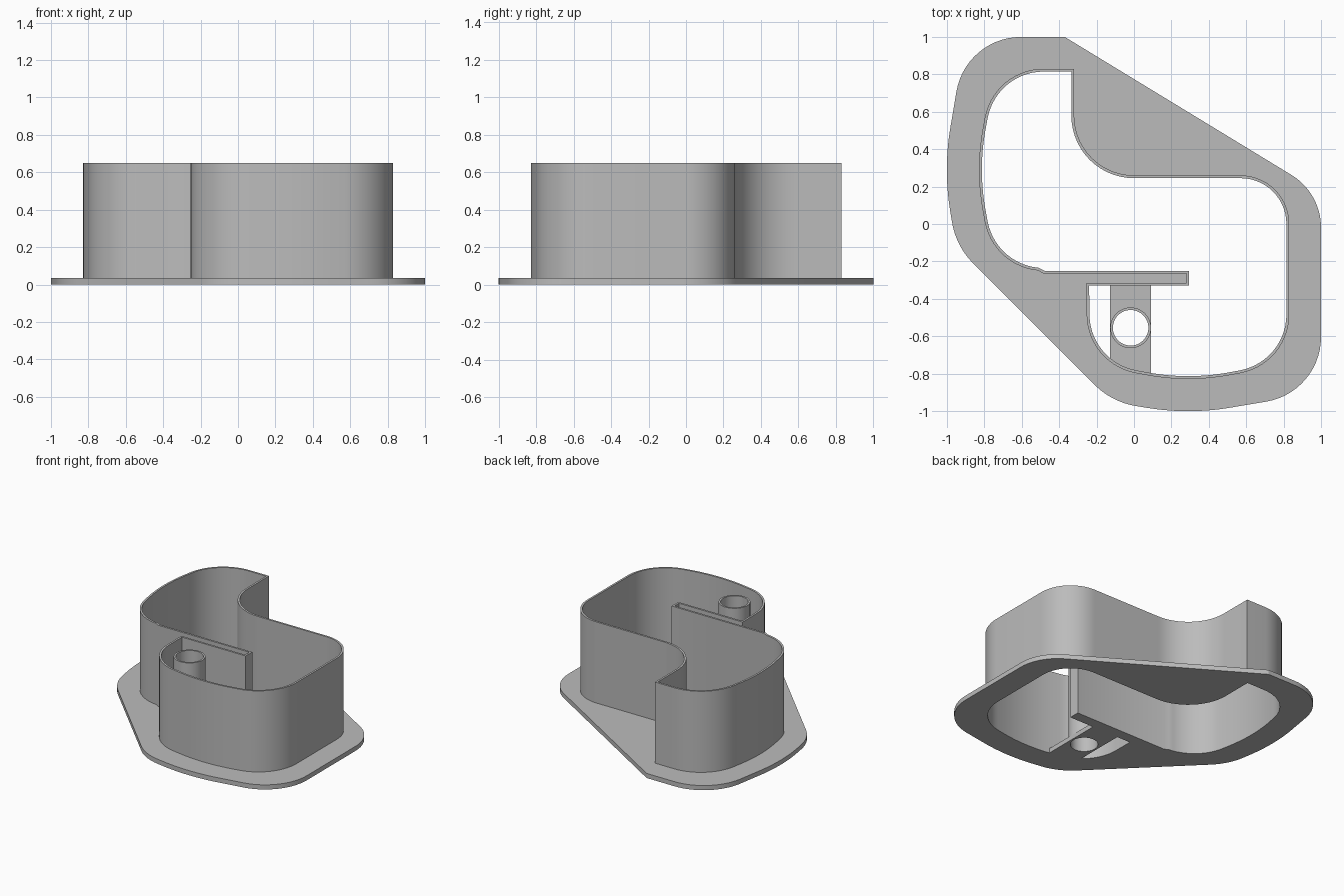
import bpy
import bmesh
from math import acos, cos, sin, tan, pi
from mathutils import Vector

if "Cube" in bpy.data.objects:
    bpy.data.objects.remove(bpy.data.objects["Cube"], do_unlink=True)

PLATE_H, WALL_H, WALL_T = 0.035, 0.65, 0.015

grey = bpy.data.materials.new("plain grey")
grey.use_nodes = True
colour = (0.5, 0.5, 0.5, 1)
grey.diffuse_color = colour
grey.node_tree.nodes["Principled BSDF"].inputs["Base Color"].default_value = colour


def rounded(corners, steps=14):
    """Closed outline from (x, y, radius) corners."""
    pts = []
    for i, (x, y, r) in enumerate(corners):
        p = Vector((x, y))
        if r == 0:
            pts.append(p)
            continue
        a = (Vector(corners[i - 1][:2]) - p).normalized()
        b = (Vector(corners[(i + 1) % len(corners)][:2]) - p).normalized()
        half = acos(a.dot(b)) / 2
        centre = p + (a + b).normalized() * r / sin(half)
        start = p + a * r / tan(half) - centre
        end = p + b * r / tan(half) - centre
        sweep = pi - 2 * half
        for k in range(steps + 1):
            t = k / steps
            pts.append(centre + (start * sin((1 - t) * sweep)
                                 + end * sin(t * sweep)) / sin(sweep))
    return pts


def inset(pts, dist):
    """Mitred inward offset of a counter-clockwise outline."""
    out = []
    for i, p in enumerate(pts):
        d1 = (p - pts[i - 1]).normalized()
        d2 = (pts[(i + 1) % len(pts)] - p).normalized()
        n1, n2 = Vector((-d1.y, d1.x)), Vector((-d2.y, d2.x))
        out.append(p + (n1 + n2) * dist / (1 + n1.dot(n2)))
    return out


def circle(centre, r, n=48):
    return [centre + Vector((cos(2 * pi * k / n), sin(2 * pi * k / n))) * r
            for k in range(n)]


def extrude_outlines(name, outlines, height):
    """Solid from a filled outline with holes, standing on z = 0."""
    curve = bpy.data.curves.new(name + "_profile", 'CURVE')
    curve.dimensions = '2D'
    curve.fill_mode = 'BOTH'
    curve.extrude = height / 2
    for pts in outlines:
        spline = curve.splines.new('POLY')
        spline.points.add(len(pts) - 1)
        for point, p in zip(spline.points, pts):
            point.co = (p.x, p.y, 0, 1)
        spline.use_cyclic_u = True
    helper = bpy.data.objects.new(name + "_profile", curve)
    bpy.context.collection.objects.link(helper)
    bpy.context.view_layer.update()
    evaluated = helper.evaluated_get(bpy.context.evaluated_depsgraph_get())
    mesh = bpy.data.meshes.new_from_object(evaluated)
    bpy.data.objects.remove(helper, do_unlink=True)
    bm = bmesh.new()
    bm.from_mesh(mesh)
    bmesh.ops.remove_doubles(bm, verts=bm.verts, dist=0.0002)
    bmesh.ops.translate(bm, verts=bm.verts, vec=(0, 0, height / 2))
    bmesh.ops.recalc_face_normals(bm, faces=bm.faces)
    bm.to_mesh(mesh)
    bm.free()
    mesh.name = name
    mesh.materials.clear()
    mesh.materials.append(grey)
    obj = bpy.data.objects.new(name, mesh)
    bpy.context.collection.objects.link(obj)
    bpy.ops.object.select_all(action='DESELECT')
    obj.select_set(True)
    bpy.context.view_layer.objects.active = obj
    bpy.ops.object.shade_smooth_by_angle(angle=0.5)
    return obj


# S-shaped wall outline, counter-clockwise, with a narrow slot cut into it
wall_line = rounded([
    (-0.32, 0.83, 0), (-0.75, 0.83, 0.32), (-0.848, 0.29, 1.2),
    (-0.75, -0.25, 0.32),
    (0.295, -0.25, 0), (0.295, -0.33, 0), (-0.255, -0.33, 0),
    (-0.25, -0.75, 0.32), (0.29, -0.848, 1.2), (0.83, -0.75, 0.32),
    (0.83, 0.26, 0.26), (-0.32, 0.26, 0.32),
])
# The slot lies outside the wall, so its sides are moved by the wall thickness
for p in wall_line:
    if abs(p.x - 0.295) < 0.001 and p.y < -0.2:
        p.x -= WALL_T
    if abs(p.y + 0.25) < 0.001 and p.x > 0.2:
        p.y = -0.265
    elif abs(p.y + 0.33) < 0.001:
        p.y = -0.315
    elif abs(p.y + 0.25) < 0.001 and p.x > -0.6:
        p.y = -0.265

# Flange outline around the wall
flange_line = rounded([
    (-0.37, 1, 0), (-0.9, 1, 0.35), (-1.02, 0.29, 1.37), (-0.951, -0.119, 0.4),
    (-0.119, -0.951, 0.4), (0.29, -1.02, 1.37), (1, -0.9, 0.35),
    (1, 0.166, 0.33),
])

extrude_outlines("base_flange", [flange_line, wall_line], PLATE_H)
extrude_outlines("cutting_wall", [wall_line, inset(wall_line, WALL_T)], WALL_H)

# Round tube on a bridge between the slot and the front wall
tube_centre = Vector((-0.018, -0.555))
bore = circle(tube_centre, 0.095)
extrude_outlines("tube", [circle(tube_centre, 0.109), bore], WALL_H)
bridge_line = [Vector(p) for p in (
    (0.091, -0.325), (-0.127, -0.325), (-0.127, -0.74),
    (-0.03, -0.785), (0.091, -0.805))]
extrude_outlines("tube_bridge", [bridge_line, bore], PLATE_H)
